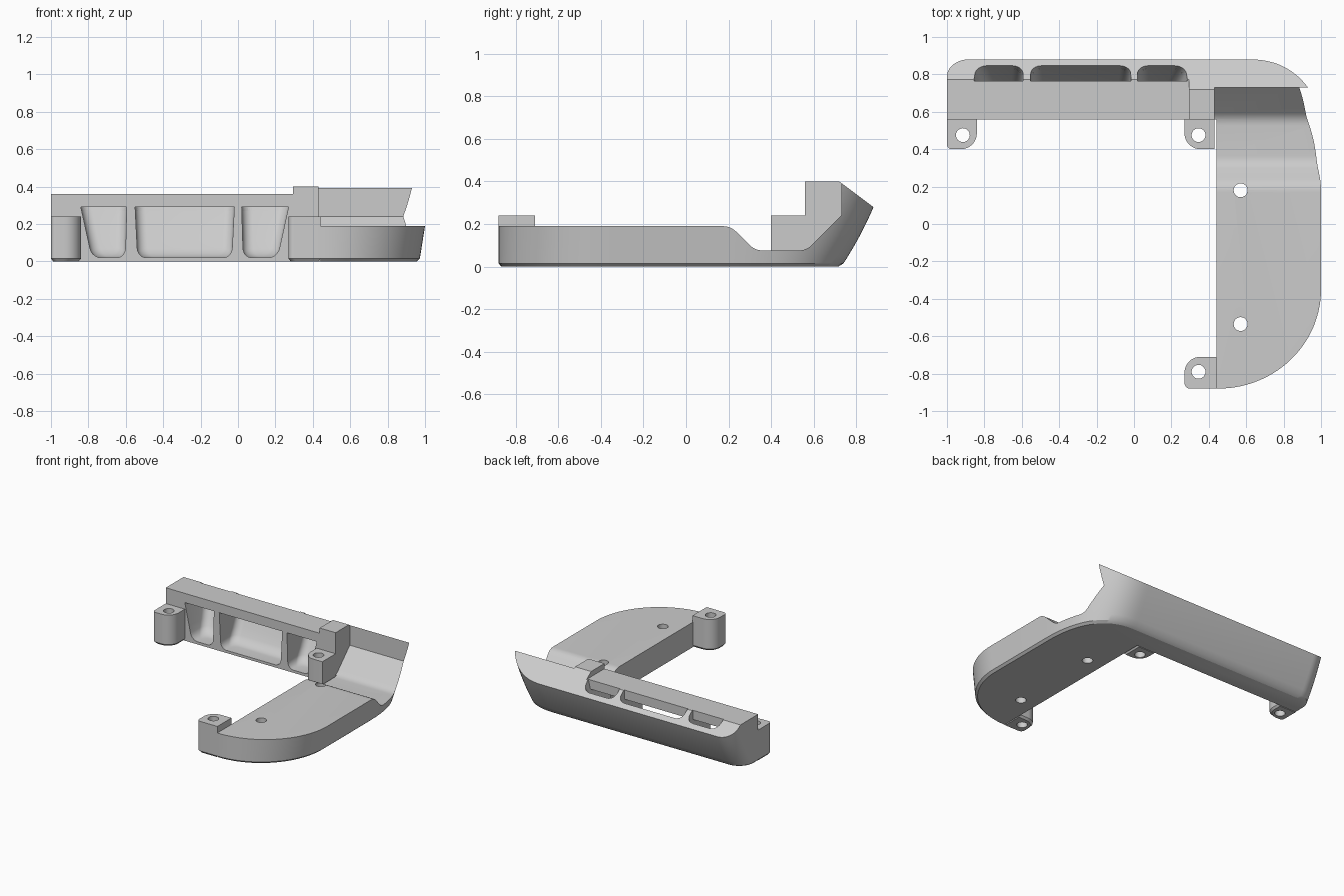
import bpy, bmesh, math
from mathutils import Vector

cube = bpy.data.objects.get("Cube")
if cube:
    bpy.data.objects.remove(cube, do_unlink=True)

grey = bpy.data.materials.new("plain grey")
grey.use_nodes = True
colour = (0.6, 0.6, 0.6, 1)
grey.diffuse_color = colour
grey.node_tree.nodes["Principled BSDF"].inputs["Base Color"].default_value = colour


def loft(name, sections):
    """Closed solid through matching rings of points, facing outward."""
    bm = bmesh.new()
    rings = [[bm.verts.new(p) for p in s] for s in sections]
    n = len(rings[0])
    for a, b in zip(rings, rings[1:]):
        for i in range(n):
            j = (i + 1) % n
            bm.faces.new((a[i], a[j], b[j], b[i]))
    bm.faces.new(rings[0][::-1])
    bm.faces.new(rings[-1])
    bm.normal_update()
    if bm.calc_volume(signed=True) < 0:
        bmesh.ops.reverse_faces(bm, faces=bm.faces[:])
    mesh = bpy.data.meshes.new(name)
    bm.to_mesh(mesh)
    bm.free()
    mesh.materials.append(grey)
    ob = bpy.data.objects.new(name, mesh)
    bpy.context.collection.objects.link(ob)
    return ob


def measure(bm):
    bm.normal_update()
    return bm.calc_volume(signed=True)


def cut(ob, cutter):
    """Subtract the cutter, taking the first solver that gives a sound closed solid."""
    cutter.hide_render = True
    bm = bmesh.new()
    bm.from_mesh(ob.data)
    before = measure(bm)
    bm.free()
    mod = ob.modifiers.new("cut", 'BOOLEAN')
    mod.operation = 'DIFFERENCE'
    mod.object = cutter
    result = None
    for solver in ('EXACT', 'MANIFOLD', 'FLOAT'):
        mod.solver = solver
        bpy.context.view_layer.update()
        bm = bmesh.new()
        bm.from_object(ob, bpy.context.evaluated_depsgraph_get())
        closed = all(e.is_manifold for e in bm.edges)
        if 0.3 * before < measure(bm) < 0.9999 * before and (closed or not result):
            if result:
                result.free()
            result = bm
            if closed:
                break
        else:
            bm.free()
    ob.modifiers.remove(mod)
    if result:
        result.to_mesh(ob.data)
        result.free()
    bpy.data.objects.remove(cutter, do_unlink=True)


def finish(ob):
    bpy.ops.object.select_all(action='DESELECT')
    ob.select_set(True)
    bpy.context.view_layer.objects.active = ob
    bpy.ops.object.shade_smooth_by_angle(angle=math.radians(30))


def x_prism(yz, x0, x1):
    return loft("cutter", [[(x, y, z) for y, z in yz] for x in (x0, x1)])


def hole(x, y, r=0.037):
    ring = [(x + r * math.cos(t * math.tau / 32), y + r * math.sin(t * math.tau / 32)) for t in range(32)]
    return loft("cutter", [[(a, b, z) for a, b in ring] for z in (-0.1, 0.6)])


def arc(cx, cy, a, b, t0, t1, n, power=2.0):
    """Superellipse arc between two angles in degrees."""
    pts = []
    for i in range(n + 1):
        t = math.radians(t0 + (t1 - t0) * i / n)
        c, s = math.cos(t), math.sin(t)
        pts.append((cx + a * math.copysign(abs(c) ** (2 / power), c),
                    cy + b * math.copysign(abs(s) ** (2 / power), s)))
    return pts


def rounded_rect(x0, x1, y0, y1, radii):
    """Corner radii run front left, front right, back right, back left; zero is sharp."""
    pts = []
    corners = ((x0, y0, 1, 1), (x1, y0, -1, 1), (x1, y1, -1, -1), (x0, y1, 1, -1))
    for k, ((x, y, sx, sy), r) in enumerate(zip(corners, radii)):
        if r:
            pts += arc(x + sx * r, y + sy * r, r, r, 180 + 90 * k, 270 + 90 * k, 8)
        else:
            pts.append((x, y))
    return pts


def back_y(z):
    return 0.73 + 0.66 * z - 0.43 * z * z


# Main L-shaped body with flared outer walls
def outline(z, inset):
    xr = 0.97 + 0.158 * z - inset
    yb = back_y(z) - inset
    xl = -1 + inset
    pts = [(0.44, 0.56), (0.44, -0.88 + inset)]
    pts += arc(0.45, -0.35, xr - 0.45, 0.53 - inset, -90, 0, 28)
    pts += arc(0.6, 0.2, xr - 0.6, yb - 0.2, 0, 90, 36, 2.4)
    pts += arc(xl + 0.12, yb - 0.12, 0.12, 0.12, 90, 180, 12)
    pts.append((xl, 0.56))
    return [(x, y, z) for x, y in pts]


levels = [0.015, 0.05, 0.1, 0.15, 0.2, 0.25, 0.3, 0.35, 0.4]
body = loft("bracket_body", [outline(0, 0.015)] + [outline(z, 0) for z in levels])

# Slanted rear lip
cut(body, x_prism([(0.52, 0.55), (1.12, 0.1), (1.12, 0.55)], -1.3, 1.3))
# Lower top of the long bar, leaving the raised post
cut(body, x_prism([(0.4, 0.36), (1.2, 0.36), (1.2, 0.7), (0.4, 0.7)], -1.3, 0.295))
# Channel and lowered top of the side arm, with softened bends
corners = [Vector(p) for p in ((-1.2, 0.19), (0.21, 0.19), (0.325, 0.075),
                               (0.565, 0.075), (0.73, 0.24), (0.73, 0.7), (-1.2, 0.7))]
profile = []
for i, p in enumerate(corners):
    if i in (1, 2, 3):
        a = p + (corners[i - 1] - p).normalized() * 0.04
        b = p + (corners[i + 1] - p).normalized() * 0.04
        for k in range(7):
            t = k / 6
            profile.append(a * (1 - t) ** 2 + p * 2 * t * (1 - t) + b * t * t)
    else:
        profile.append(p)
cut(body, x_prism(profile, 0.43, 1.3))


# Scooped pockets, open at the front and through the rear lip
def pocket(x0, x1, lean0, lean1, zs, y0):
    rings = []
    for z in zs:
        drop = max(0, 0.07 - z) / 0.05
        inset = 0.045 * (1 - math.sqrt(max(0, 1 - drop * drop)))
        up = z - 0.29
        ring = rounded_rect(x0 - lean0 * up + inset, x1 + lean1 * up - inset,
                            y0, back_y(z) - 0.045 - inset, (0, 0, 0.055, 0.055))
        rings.append([(x, y, z) for x, y in ring])
    return loft("cutter", rings)


low = [0.02, 0.023, 0.03, 0.04, 0.055, 0.07, 0.12, 0.18, 0.24, 0.29]
high = [0.27, 0.32, 0.37, 0.45]
for x0, x1, lean0, lean1 in ((-0.84, -0.595, 0.22, 0.03), (-0.55, -0.02, 0.05, 0.05),
                             (0.02, 0.27, 0.03, 0.22)):
    cut(body, pocket(x0, x1, lean0, lean1, low, 0.5))
    cut(body, pocket(x0, x1, lean0, lean1, high, 0.765))

# Screw holes in the arm
for y in (0.18, -0.535):
    cut(body, hole(0.57, y))
finish(body)


# Screw lugs
def lug(name, x0, x1, y0, y1, radii, hx, hy):
    rings = []
    for z, d in ((0, 0.012), (0.015, 0), (0.24, 0)):
        ring = rounded_rect(x0 + d, x1 - d, y0 + d, y1 - d, radii)
        rings.append([(x, y, z) for x, y in ring])
    ob = loft(name, rings)
    cut(ob, hole(hx, hy))
    finish(ob)


lug("left_end_lug", -1, -0.84, 0.4, 0.565, (0.025, 0.085, 0, 0), -0.915, 0.475)
lug("corner_lug", 0.27, 0.43, 0.4, 0.565, (0.085, 0, 0, 0), 0.345, 0.475)
lug("front_lug", 0.27, 0.442, -0.88, -0.71, (0.03, 0, 0, 0.085), 0.345, -0.79)
